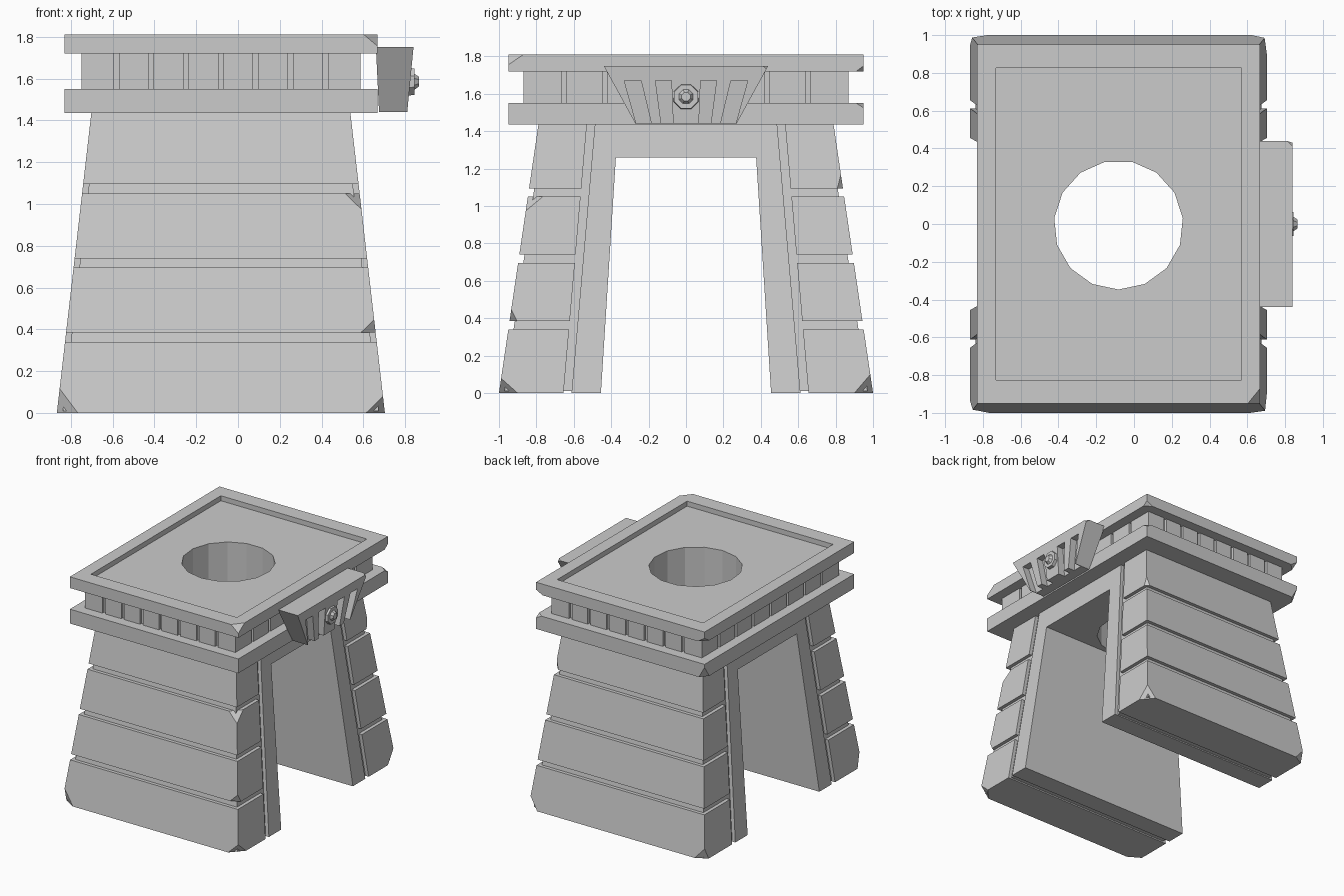
import bpy, bmesh, math
from mathutils import Vector, Matrix

if "Cube" in bpy.data.objects:
    bpy.data.objects.remove(bpy.data.objects["Cube"])

CX = -0.082                                  # body centre in x


def half_x(z): return 0.785 - 0.115 * z      # battered wall profiles
def y_outer(z): return 1.0 - 0.147 * z
def y_block(z): return 0.655 - 0.087 * z
def y_frame(z): return 0.612 - 0.087 * z
def y_door(z): return 0.455 - 0.0635 * z


def finish(name, bm):
    bmesh.ops.recalc_face_normals(bm, faces=bm.faces)
    me = bpy.data.meshes.new(name)
    bm.to_mesh(me)
    bm.free()
    ob = bpy.data.objects.new(name, me)
    bpy.context.collection.objects.link(ob)
    return ob


def chip(bm, corner, size):
    """Slice a corner off; the signs of size point outwards."""
    corner = Vector(corner)
    n = Vector([1 / s for s in size]).normalized()
    res = bmesh.ops.bisect_plane(bm, geom=bm.verts[:] + bm.edges[:] + bm.faces[:],
                                 plane_co=corner - Vector((size[0], 0, 0)),
                                 plane_no=n, clear_outer=True)
    edges = [e for e in res['geom_cut'] if isinstance(e, bmesh.types.BMEdge)]
    if edges:
        bmesh.ops.holes_fill(bm, edges=edges, sides=0)


def hexa_bm(lo, hi):
    """Six-sided block; lo and hi are (x0, x1, y0, y1, z)."""
    bm = bmesh.new()
    rings = []
    for x0, x1, y0, y1, z in (lo, hi):
        rings.append([bm.verts.new((x, y, z)) for x, y in
                      ((x0, y0), (x1, y0), (x1, y1), (x0, y1))])
    a, b = rings
    bm.faces.new(a[::-1])
    bm.faces.new(b)
    for i in range(4):
        j = (i + 1) % 4
        bm.faces.new((a[i], a[j], b[j], b[i]))
    return bm


def hexa(name, lo, hi, chips=()):
    bm = hexa_bm(lo, hi)
    bmesh.ops.recalc_face_normals(bm, faces=bm.faces)
    for c, s in chips:
        chip(bm, c, s)
    return finish(name, bm)


def box(name, x0, x1, y0, y1, z0, z1, chips=()):
    return hexa(name, (x0, x1, y0, y1, z0), (x0, x1, y0, y1, z1), chips)


def leg_part(name, side, z0, z1, outer, inner, inset=0.0, chips=()):
    def ring(z):
        ys = sorted((side * (outer(z) - inset), side * inner(z)))
        h = half_x(z) - inset
        return (CX - h, CX + h, ys[0], ys[1], z)
    full = []
    for sx, top, size in chips:
        z = z1 if top else z0
        full.append(((CX + sx * half_x(z), side * outer(z), z),
                     (sx * size[0], side * size[1], size[2] if top else -size[2])))
    return hexa(name, ring(z0), ring(z1), full)


def cut(ob, cutter):
    m = ob.modifiers.new("cut", 'BOOLEAN')
    m.operation, m.object, m.solver = 'DIFFERENCE', cutter, 'EXACT'
    bpy.context.view_layer.objects.active = ob
    bpy.ops.object.modifier_apply(modifier=m.name)


def cone(name, r1, r2, n, start, end, axis, turn=0.0):
    bm = bmesh.new()
    start, end = Vector(start), Vector(end)
    rot = Matrix.Rotation(math.pi / 2, 4, 'Y') if axis == 'X' else Matrix()
    bmesh.ops.create_cone(bm, cap_ends=True, segments=n, radius1=r1, radius2=r2,
                          depth=(end - start).length,
                          matrix=Matrix.Translation((start + end) / 2) @ rot
                          @ Matrix.Rotation(turn, 4, 'Z'))
    return finish(name, bm)


# Legs: four stone courses over a recessed core, plus the door jambs
courses = [(0, 0.34), (0.385, 0.695), (0.74, 1.05), (1.095, 1.44)]
damage = {
    (0, -1): [(1, False, (0.09, 0.10, 0.10)), (-1, False, (0.10, 0.06, 0.20))],
    (0, 1): [(1, False, (0.08, 0.10, 0.14)), (-1, False, (0.09, 0.05, 0.14))],
    (1, -1): [(1, False, (0.07, 0.04, 0.09))],
    (2, -1): [(1, True, (0.07, 0.08, 0.06))],
    (3, 1): [(1, False, (0.03, 0.03, 0.20))],
}
for side, tag in ((-1, "front"), (1, "back")):
    for i, (z0, z1) in enumerate(courses):
        leg_part(f"{tag}_course_{i + 1}", side, z0, z1, y_outer, y_block,
                 chips=damage.get((i, side), ()))
    leg_part(f"{tag}_core", side, 0.01, 1.44, y_outer,
             lambda z: y_door(z) + 0.03, inset=0.028)
    leg_part(f"{tag}_door_jamb", side, 0, 1.44, y_frame, y_door)

# Lintel between the jambs
zl, zt = 1.26, 1.44
lintel = hexa("door_lintel",
              (CX - half_x(zl), CX + half_x(zl), -y_door(zl), y_door(zl), zl),
              (CX - half_x(zt), CX + half_x(zt), -y_door(zt), y_door(zt), zt))

# Cornice: lower slab, recessed band, upper slab with sunk deck
X0, X1, Y = -0.83, 0.668, 0.95
lower = box("lower_slab", X0, X1, -Y, Y, 1.435, 1.55,
            [((X1, Y, 1.55), (0.05, 0.04, 0.025)),
             ((X0, Y, 1.435), (-0.05, 0.06, -0.09))])
band = box("band_core", -0.73, 0.566, -0.85, 0.85, 1.545, 1.725)

bm = hexa_bm((X0, X1, -Y, Y, 1.72), (X0, X1, -Y, Y, 1.81))
bmesh.ops.recalc_face_normals(bm, faces=bm.faces)
top = max(bm.faces, key=lambda f: f.calc_center_median().z)
bmesh.ops.inset_region(bm, faces=[top], thickness=0.1, use_even_offset=True)
for v in top.verts:
    v.co.y = math.copysign(0.825, v.co.y)
rim = bmesh.ops.extrude_discrete_faces(bm, faces=[top])['faces']
bmesh.ops.translate(bm, verts=rim[0].verts[:], vec=(0, 0, -0.04))
chip(bm, (X1, -Y, 1.81), (0.065, -0.08, 0.055))
chip(bm, (X1, Y, 1.72), (0.06, 0.04, -0.03))
chip(bm, (X0, Y, 1.72), (-0.06, 0.06, -0.04))
upper = finish("upper_slab", bm)

# Round shaft through roof and ceiling
shaft = cone("shaft_cutter", 0.342, 0.342, 15, (CX, -0.005, 1.0), (CX, -0.005, 2.0), 'Z')
low = min(shaft.data.vertices, key=lambda v: v.co.y).co
ang = math.atan2(low.y + 0.005, low.x - CX)
shaft.data.transform(Matrix.Translation((CX, -0.005, 0))
                     @ Matrix.Rotation(-math.pi / 2 - ang, 4, 'Z')
                     @ Matrix.Translation((-CX, 0.005, 0)))
for ob in (lintel, lower, band, upper):
    cut(ob, shaft)
bpy.data.objects.remove(shaft)

# Band panels with narrow gaps, eight per side
g = 0.0125
bx0, bx1, by = -0.75, 0.586, 0.87
px, py = (bx1 - bx0) / 8, 2 * by / 8
for i in range(8):
    a = bx0 + i * px + (g if i else 0)
    b = bx0 + (i + 1) * px - (g if i < 7 else 0)
    c = -by + i * py + (g if i else 0)
    d = -by + (i + 1) * py - (g if i < 7 else 0)
    box(f"front_panel_{i}", a, b, -by, -0.82, 1.545, 1.725)
    box(f"back_panel_{i}", a, b, 0.82, by, 1.545, 1.725)
    box(f"right_panel_{i}", 0.54, bx1, c, d, 1.545, 1.725)
    box(f"left_panel_{i}", bx0, -0.70, c, d, 1.545, 1.725)

# Keystone plaque over the right doorway, with four fanned slots
key = hexa("keystone", (0.675, 0.81, -0.27, 0.27, 1.44), (0.66, 0.84, -0.44, 0.44, 1.75),
           [((0.84, 0.44, 1.75), (0.03, 0.03, 0.03))])
slots = [((0.18, 0.26), (0.24, 0.33)), ((0.068, 0.13), (0.078, 0.163))]
for s in (-1, 1):
    for lo, hi in slots:
        l, h = sorted(s * v for v in lo), sorted(s * v for v in hi)
        c = hexa("slot_cutter", (0.75, 0.92, *l, 1.42), (0.775, 0.92, *h, 1.67))
        cut(key, c)
        bpy.data.objects.remove(c)

# Stud on the keystone
t = math.pi / 8
cone("stud_plate", 0.078, 0.068, 8, (0.77, 0, 1.585), (0.845, 0, 1.585), 'X', t)
cone("stud_tip", 0.045, 0.025, 8, (0.84, 0, 1.585), (0.866, 0, 1.585), 'X', t)
